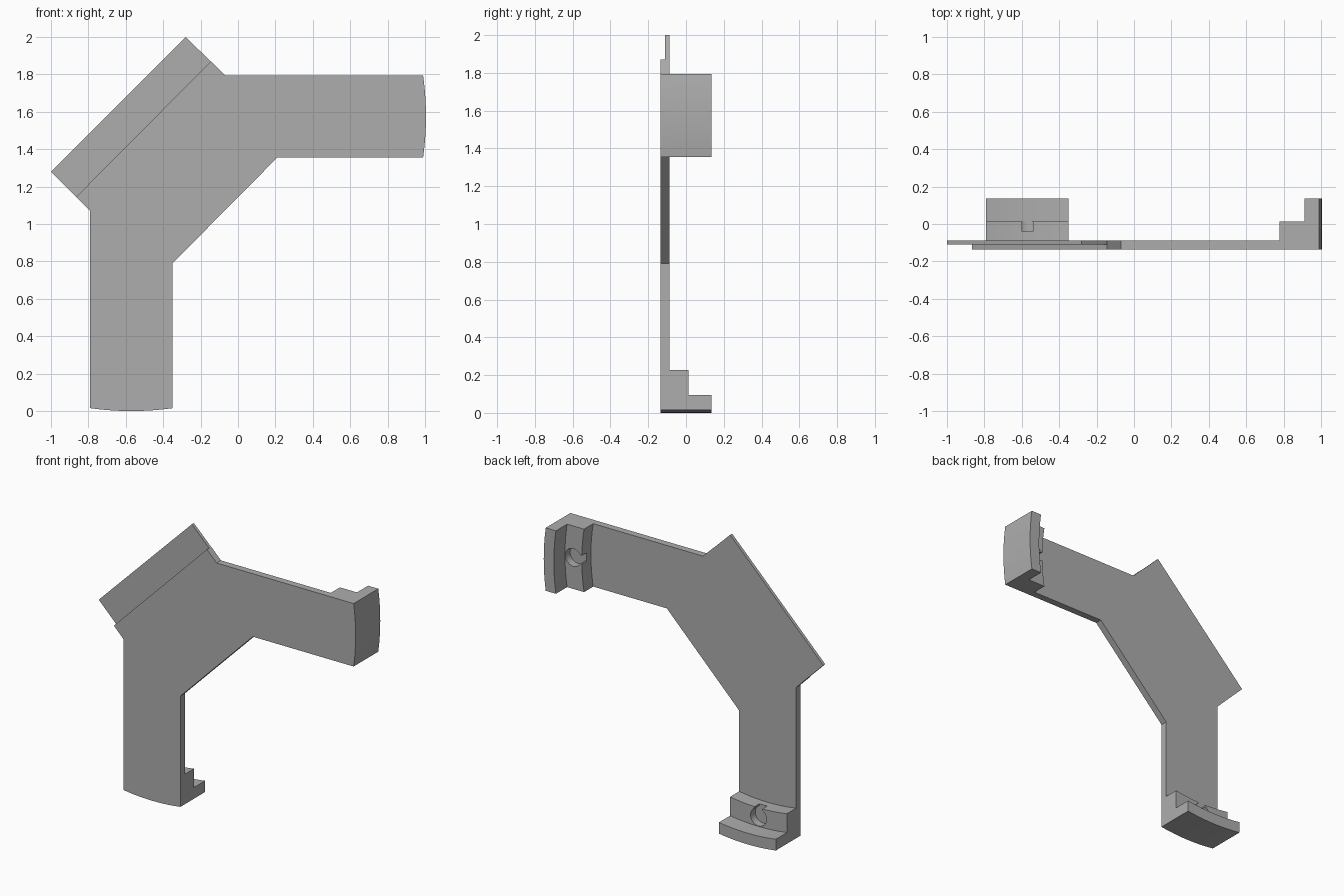
import bpy, bmesh, math
from mathutils import Vector

cube = bpy.data.objects.get("Cube")
if cube:
    bpy.data.objects.remove(cube, do_unlink=True)

grey = bpy.data.materials.new("mid_grey")
grey.use_nodes = True
grey.diffuse_color = (0.42, 0.42, 0.42, 1)
grey.node_tree.nodes["Principled BSDF"].inputs["Base Color"].default_value = (0.42, 0.42, 0.42, 1)

FRONT, BACK = -0.136, 0.136
PLATE_BACK, STEP_BACK, FLANGE_FRONT, HOLE_FLOOR = -0.088, 0.013, -0.11, -0.04
CX, CZ, R, HALF = -0.57, 1.575, 1.575, 0.22   # shared centre of the curved ends


def prism(name, profile, y0, y1):
    """Extrude an x-z outline from y0 to y1."""
    bm = bmesh.new()
    face = bm.faces.new([bm.verts.new((x, y0, z)) for x, z in profile])
    out = bmesh.ops.extrude_face_region(bm, geom=[face])
    verts = [g for g in out["geom"] if isinstance(g, bmesh.types.BMVert)]
    bmesh.ops.translate(bm, verts=verts, vec=(0, y1 - y0, 0))
    bmesh.ops.recalc_face_normals(bm, faces=bm.faces)
    mesh = bpy.data.meshes.new(name)
    bm.to_mesh(mesh)
    bm.free()
    mesh.materials.append(grey)
    obj = bpy.data.objects.new(name, mesh)
    bpy.context.collection.objects.link(obj)
    return obj


def combine(target, other, operation):
    """Apply a boolean and discard the second object."""
    mod = target.modifiers.new("boolean", "BOOLEAN")
    mod.operation, mod.solver, mod.object = operation, "EXACT", other
    bpy.context.view_layer.objects.active = target
    bpy.ops.object.modifier_apply(modifier=mod.name)
    bpy.data.objects.remove(other, do_unlink=True)


def place(points, sideways):
    """Put arm points (across, outward) on the lower or the side arm."""
    if sideways:
        return [(CX + v, CZ + u) for u, v in points]
    return [(CX + u, CZ - v) for u, v in points]


def arc(radius, steps=12):
    us = [HALF * (2 * i / steps - 1) for i in range(steps + 1)]
    return [(u, math.sqrt(radius * radius - u * u)) for u in us]


def band(inner, outer):
    return arc(inner) + arc(outer)[::-1]


# Bent plate with two curved arm ends
outline = place(arc(R), False)
outline += [(-0.35, 0.79), (0.21, 1.355)]
outline += place(arc(R), True)
outline += [(-0.07, 1.795), (-0.145, 1.87), (-0.865, 1.145), (-0.79, 1.07)]
bracket = prism("bracket", outline, FRONT, PLATE_BACK)

# Thin flange along the diagonal corner
flange = prism("corner_flange", [(-0.07, 1.795), (-0.28, 2.0), (-1.0, 1.28), (-0.79, 1.07)],
               FLANGE_FRONT, PLATE_BACK)
combine(bracket, flange, "UNION")

# Stepped clamp with a keyhole recess at each arm end
LIP, STEP = 1.497, 1.367
hole_v, hole_r, slot = (LIP + STEP) / 2, 0.062, 0.03
for sideways in (False, True):
    step = prism("clamp_step", place(band(STEP, R), sideways), -0.12, STEP_BACK)
    lip = prism("clamp_lip", place(band(LIP, R), sideways), -0.12, BACK)
    combine(step, lip, "UNION")
    combine(bracket, step, "UNION")
    circle = [(hole_r * math.cos(math.tau * i / 32), hole_v + hole_r * math.sin(math.tau * i / 32))
              for i in range(32)]
    hole = prism("hole_cutter", place(circle, sideways), HOLE_FLOOR, STEP_BACK + 0.02)
    combine(bracket, hole, "DIFFERENCE")
    notch = [(-slot, STEP - 0.05), (slot, STEP - 0.05), (slot, hole_v), (-slot, hole_v)]
    cutter = prism("slot_cutter", place(notch, sideways), HOLE_FLOOR, STEP_BACK + 0.02)
    combine(bracket, cutter, "DIFFERENCE")

# Clean seams between merged flat faces
bm = bmesh.new()
bm.from_mesh(bracket.data)
bmesh.ops.remove_doubles(bm, verts=bm.verts, dist=0.0002)
bmesh.ops.dissolve_limit(bm, angle_limit=math.radians(0.4), verts=bm.verts, edges=bm.edges)
bmesh.ops.recalc_face_normals(bm, faces=bm.faces)
bm.to_mesh(bracket.data)
bm.free()

bpy.ops.object.select_all(action="DESELECT")
bracket.select_set(True)
bpy.context.view_layer.objects.active = bracket
bpy.ops.object.shade_smooth_by_angle(angle=math.radians(30))
